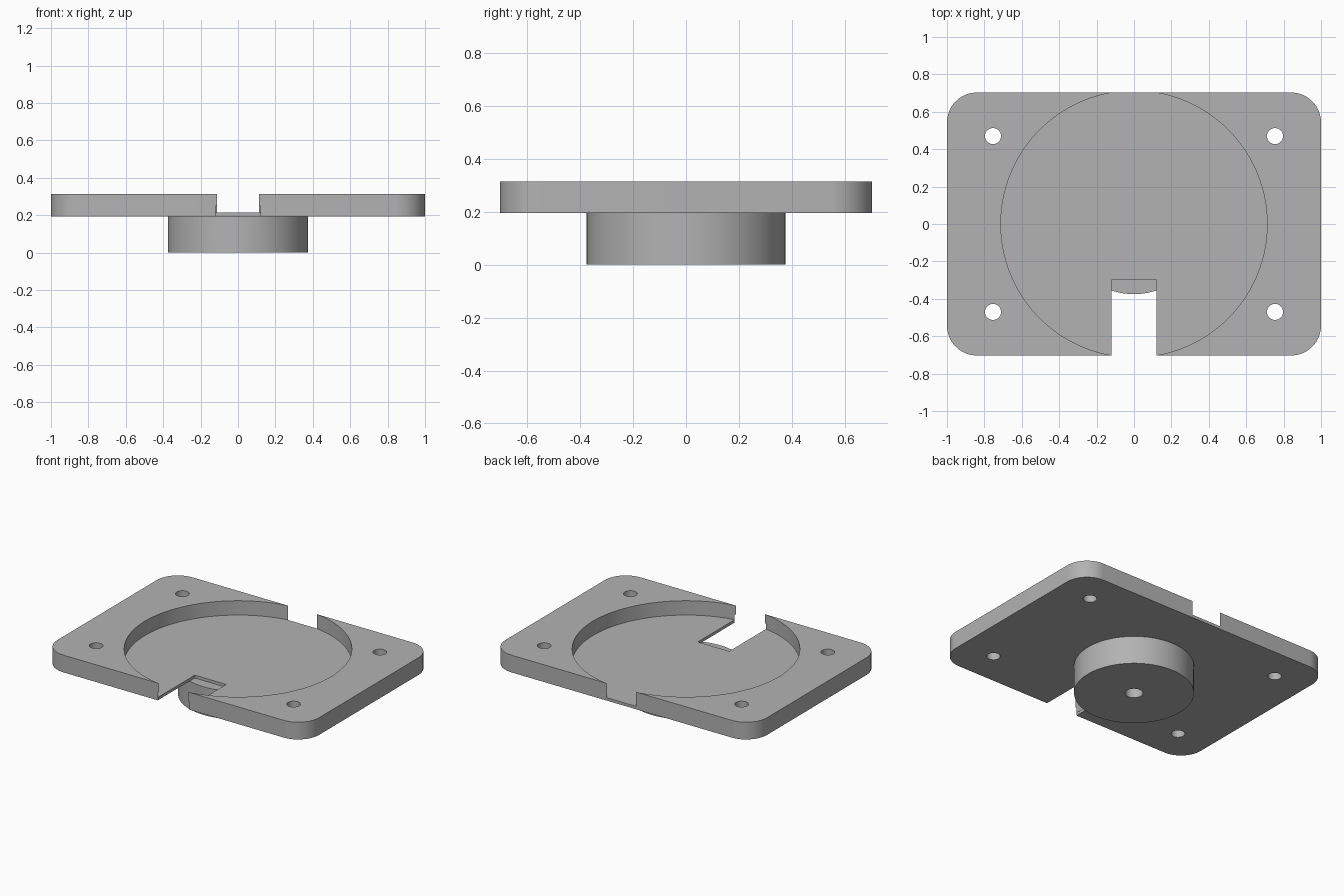
import bpy
import bmesh
from mathutils import Matrix

if "Cube" in bpy.data.objects:
    bpy.data.objects.remove(bpy.data.objects["Cube"], do_unlink=True)

HALF_X, HALF_Y = 1.0, 0.703
BASE, FLOOR, TOP = 0.194, 0.214, 0.313

grey = bpy.data.materials.new("plain grey")
grey.use_nodes = True
colour = (0.45, 0.45, 0.45, 1)
grey.diffuse_color = colour
grey.node_tree.nodes["Principled BSDF"].inputs["Base Color"].default_value = colour


def add_object(name, bm):
    mesh = bpy.data.meshes.new(name)
    bm.to_mesh(mesh)
    bm.free()
    mesh.materials.append(grey)
    obj = bpy.data.objects.new(name, mesh)
    bpy.context.collection.objects.link(obj)
    return obj


def box(name, x0, x1, y0, y1, z0, z1, corner=0):
    bm = bmesh.new()
    size = Matrix.Diagonal((x1 - x0, y1 - y0, z1 - z0, 1))
    middle = Matrix.Translation(((x0 + x1) / 2, (y0 + y1) / 2, (z0 + z1) / 2))
    bmesh.ops.create_cube(bm, size=1, matrix=middle @ size)
    if corner:
        upright = [e for e in bm.edges
                   if abs(e.verts[0].co.z - e.verts[1].co.z) > 0.01]
        bmesh.ops.bevel(bm, geom=upright, offset=corner, segments=16,
                        profile=0.5, affect='EDGES')
    return add_object(name, bm)


def cylinder(name, x, y, radius, z0, z1, sides):
    bm = bmesh.new()
    bmesh.ops.create_cone(bm, cap_ends=True, segments=sides, radius1=radius,
                          radius2=radius, depth=z1 - z0,
                          matrix=Matrix.Translation((x, y, (z0 + z1) / 2)))
    return add_object(name, bm)


def combine(target, other, operation):
    other.hide_render = True
    mod = target.modifiers.new(operation.lower(), 'BOOLEAN')
    mod.operation = operation
    mod.solver = 'EXACT'
    mod.object = other
    bpy.context.view_layer.objects.active = target
    bpy.ops.object.modifier_apply(modifier=mod.name)
    bpy.data.objects.remove(other, do_unlink=True)


# Rounded plate with a round pocket that breaks through front and back
plate = box("mounting_plate", -HALF_X, HALF_X, -HALF_Y, HALF_Y, BASE, TOP, 0.16)
combine(plate, cylinder("pocket_cutter", 0, 0, 0.712, FLOOR, 0.5, 128), 'DIFFERENCE')

# Slot through the pocket floor at the front
combine(plate, box("slot_cutter", -0.12, 0.12, -0.9, -0.3, 0.1, 0.25), 'DIFFERENCE')

# Four screw holes
for x in (-0.754, 0.754):
    for y in (-0.47, 0.47):
        combine(plate, cylinder("screw_cutter", x, y, 0.043, 0.1, 0.5, 32), 'DIFFERENCE')

# Round boss underneath with a blind centre hole
boss = cylinder("boss", 0, 0, 0.375, 0, BASE, 96)
combine(boss, cylinder("bore_cutter", 0, 0, 0.056, -0.1, 0.15, 32), 'DIFFERENCE')
combine(plate, boss, 'UNION')

# Smooth the round walls and keep the rims sharp
bpy.ops.object.select_all(action='DESELECT')
plate.select_set(True)
bpy.context.view_layer.objects.active = plate
bpy.ops.object.shade_smooth_by_angle(angle=0.5)
